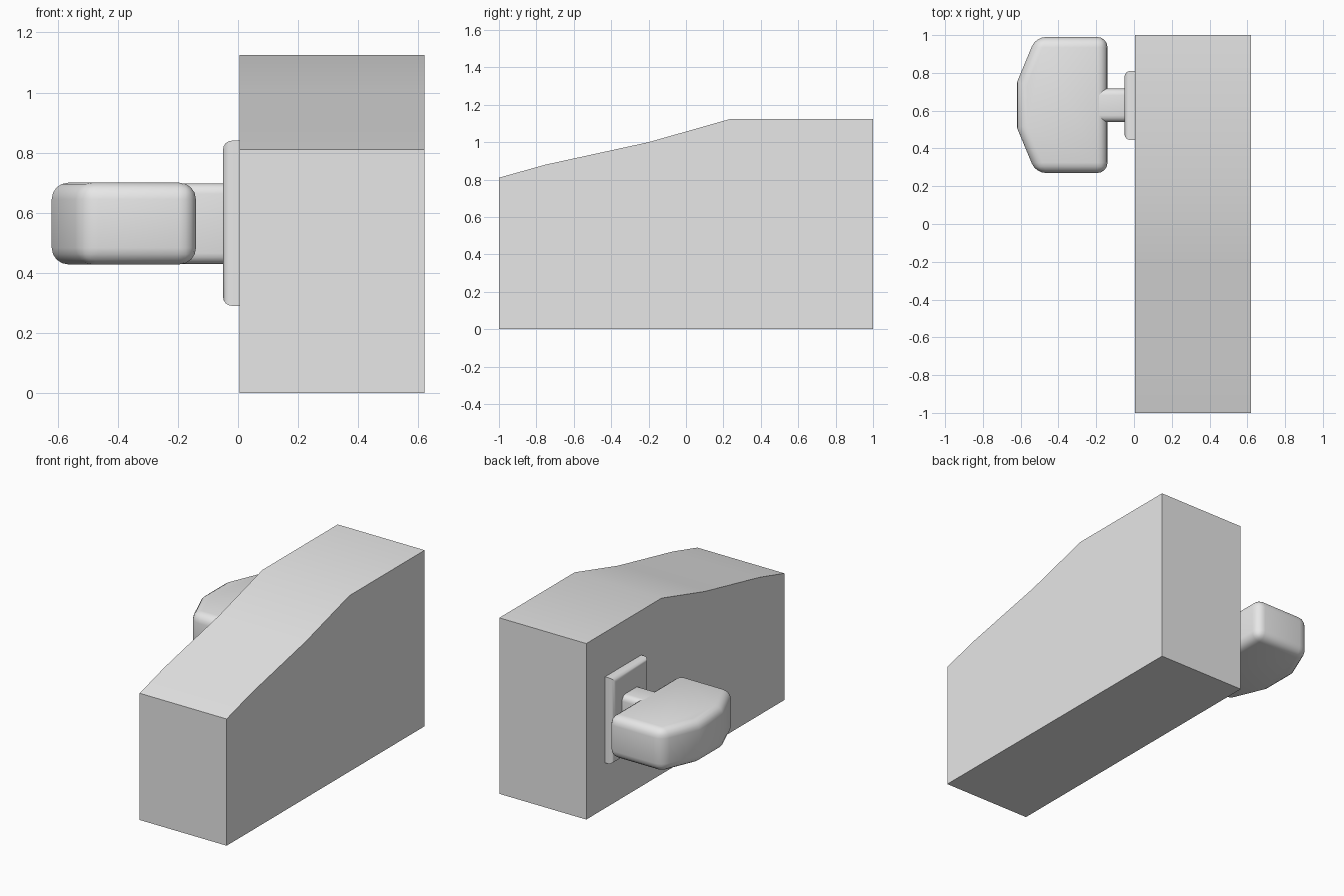
import bpy, bmesh, math
from mathutils import Vector

cube = bpy.data.objects.get("Cube")
if cube:
    bpy.data.objects.remove(cube, do_unlink=True)

grey = bpy.data.materials.new("light_grey")
grey.use_nodes = True
grey.diffuse_color = (0.8, 0.8, 0.8, 1)
grey.node_tree.nodes["Principled BSDF"].inputs["Base Color"].default_value = (0.8, 0.8, 0.8, 1)


def prism(name, outline, offset, bevel=0, edge_rule=None):
    """Extrude a closed outline along an offset, rounding the chosen edges."""
    bm = bmesh.new()
    base = bm.faces.new([bm.verts.new(p) for p in outline])
    ext = bmesh.ops.extrude_face_region(bm, geom=[base], use_keep_orig=True)
    moved = [v for v in ext["geom"] if isinstance(v, bmesh.types.BMVert)]
    bmesh.ops.translate(bm, verts=moved, vec=Vector(offset))
    bmesh.ops.recalc_face_normals(bm, faces=bm.faces)
    if bevel:
        edges = [e for e in bm.edges if edge_rule(e)]
        bmesh.ops.bevel(bm, geom=edges, offset=bevel, offset_type='OFFSET',
                        segments=4, profile=0.5, affect='EDGES', clamp_overlap=True)
    mesh = bpy.data.meshes.new(name)
    bm.to_mesh(mesh)
    bm.free()
    mesh.materials.append(grey)
    obj = bpy.data.objects.new(name, mesh)
    bpy.context.collection.objects.link(obj)
    bpy.ops.object.select_all(action='DESELECT')
    obj.select_set(True)
    bpy.context.view_layer.objects.active = obj
    bpy.ops.object.shade_smooth_by_angle(angle=math.radians(30))
    return obj


def rectangle_xy(x0, x1, y0, y1, z):
    return [(x0, y0, z), (x1, y0, z), (x1, y1, z), (x0, y1, z)]


def sharp(edge):
    return edge.calc_face_angle(0) > math.radians(30)


def on_outer_face(edge):
    return all(v.co.x < -0.04 for v in edge.verts)


# Main block with a sloping top
side = [(-1, 0), (1, 0), (1, 1.125), (0.24, 1.125), (-0.2, 1.0), (-0.75, 0.88), (-1, 0.81)]
prism("body", [(0.005, y, z) for y, z in side], (0.615, 0, 0))

# Backing plate on the side wall, rounded on its outer rim
prism("mounting_plate", rectangle_xy(-0.05, 0.02, 0.445, 0.81, 0.29), (0, 0, 0.55),
      0.03, on_outer_face)

# Short stem reaching from the plate into the knob
prism("knob_stem", rectangle_xy(-0.3, 0.05, 0.54, 0.717, 0.43), (0, 0, 0.268), 0.035, sharp)

# Knob with a tapered outer end, symmetric about its own centre line
half = [(-0.14, 0.36), (-0.52, 0.36), (-0.62, 0.12)]
outline = half + [(x, -y) for x, y in reversed(half)]
prism("knob", [(x, 0.63 + y, 0.428) for x, y in outline], (0, 0, 0.272), 0.055, sharp)
